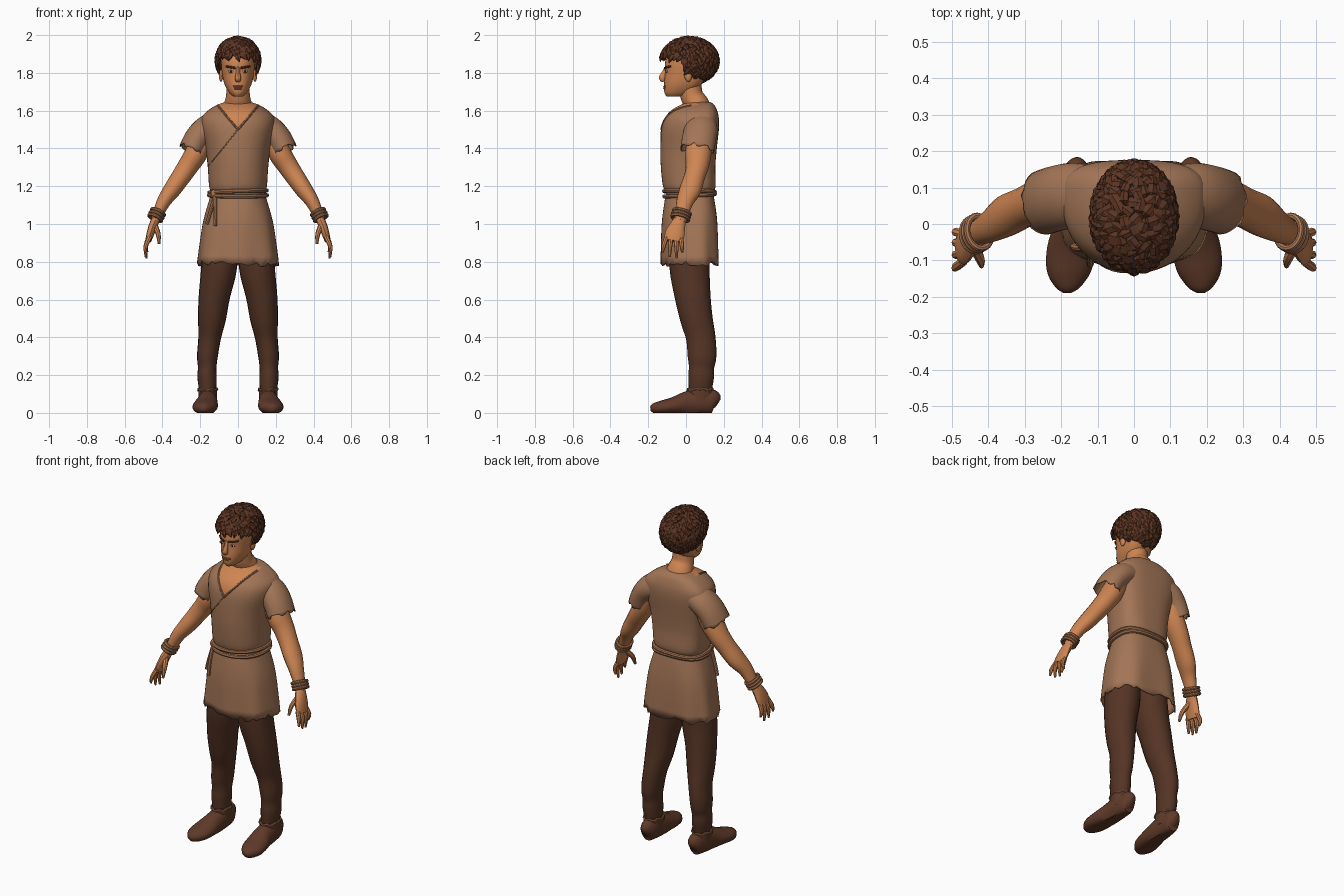
import bpy, bmesh, math, random
from mathutils import Vector

random.seed(4)
if "Cube" in bpy.data.objects:
    bpy.data.objects.remove(bpy.data.objects["Cube"])


def material(name, *rgb):
    m = bpy.data.materials.new(name)
    m.use_nodes = True
    m.diffuse_color = (*rgb, 1)
    m.node_tree.nodes["Principled BSDF"].inputs["Base Color"].default_value = (*rgb, 1)
    return m


SKIN = material("warm skin", .62, .235, .085)
CLOTH = material("tan cloth", .37, .18, .095)
ROPE = material("rope", .42, .19, .09)
PANTS = material("dark brown cloth", .09, .034, .018)
LEATHER = material("brown leather", .115, .042, .022)
HAIR = material("brown hair", .11, .036, .017)
EYE = material("eye white", .55, .42, .33)
DARK = material("dark brown", .03, .012, .008)
LIP = material("lip", .40, .12, .055)


def smooth(rows, steps=4):
    """Catmull-Rom interpolation of tuples of any length."""
    out = []
    for i in range(len(rows) - 1):
        p = [rows[max(0, min(len(rows) - 1, i + k))] for k in (-1, 0, 1, 2)]
        for s in range(steps):
            t = s / steps
            out.append(tuple(b + .5 * t * (c - a + t * (2*a - 5*b + 4*c - d + t * (3*(b - c) + d - a)))
                             for a, b, c, d in zip(*p)))
    return out + [rows[-1]]


def skin_rings(bm, rings, closed=False, caps=(True, True)):
    n = len(rings[0])
    vs = [[bm.verts.new(p) for p in r] for r in rings]
    for i in range(len(vs) - (0 if closed else 1)):
        a, b = vs[i], vs[(i + 1) % len(vs)]
        for j in range(n):
            bm.faces.new((a[j], a[(j + 1) % n], b[(j + 1) % n], b[j]))
    if not closed:
        for ring, cap in zip((vs[0], vs[-1]), caps):
            if cap:
                bm.faces.new(ring)


def sweep(bm, rows, up=(0, 1, 0), sides=16, closed=False, caps=(True, True), ragged=0):
    """Tube along rows of x, y, z, radius along up, radius across."""
    up, rings = Vector(up), []
    pts = [Vector(r[:3]) for r in rows]
    last = len(pts) - 1
    for i, r in enumerate(rows):
        nxt, prv = (pts[(i + 1) % len(pts)], pts[i - 1]) if closed else (pts[min(i + 1, last)], pts[max(i - 1, 0)])
        t = (nxt - prv).normalized()
        u = (up - t * t.dot(up)).normalized()
        v = t.cross(u)
        ring = []
        for j in range(sides):
            a = 2 * math.pi * j / sides
            p = pts[i] + u * math.cos(a) * r[3] + v * math.sin(a) * r[4]
            ring.append(p + t * random.uniform(-ragged, ragged) if i == last else p)
        rings.append(ring)
    skin_rings(bm, rings, closed, caps)


def oval(r, a, grow=0):
    """Point of a body section: z, middle y, half width, front y, back y."""
    z, cy, hx, f, b = r
    c, s = math.cos(a), math.sin(a)
    e = 2 / (2.2 if s < 0 else 2.8)
    depth = (cy - f if s < 0 else b - cy) + grow
    return Vector(((hx + grow) * math.copysign(abs(c) ** e, c), cy + depth * math.copysign(abs(s) ** e, s), z))


def section(rows, z):
    for a, b in zip(rows, rows[1:]):
        if a[0] <= z <= b[0]:
            t = (z - a[0]) / max(b[0] - a[0], 1e-6)
            return tuple(p + t * (q - p) for p, q in zip(a, b))
    return rows[-1]


def on_front(rows, x, z, lift=0):
    _, cy, hx, f, _ = section(rows, z)
    y = cy - (cy - f) * max(0, 1 - abs(x / hx) ** 2.2) ** (1 / 2.2)
    return Vector((x, y - lift, z))


def finish(bm, name, *mats, angle=40):
    bmesh.ops.recalc_face_normals(bm, faces=bm.faces)
    me = bpy.data.meshes.new(name)
    bm.to_mesh(me)
    bm.free()
    for m in mats:
        me.materials.append(m)
    ob = bpy.data.objects.new(name, me)
    bpy.context.collection.objects.link(ob)
    bpy.ops.object.select_all(action='DESELECT')
    ob.select_set(True)
    bpy.context.view_layer.objects.active = ob
    if angle:
        bpy.ops.object.shade_smooth_by_angle(angle=math.radians(angle))
    return ob


def tube(name, rows, mat, **kw):
    bm = bmesh.new()
    sweep(bm, rows, **kw)
    return finish(bm, name, mat)


def cord(name, pts, r, mat, **kw):
    return tube(name, [(*p, r, r) for p in pts], mat, sides=8, **kw)


def line_on(rows, a, b, lift=0, n=8):
    return [on_front(rows, a[0] + (b[0] - a[0]) * i / n, a[1] + (b[1] - a[1]) * i / n, lift) for i in range(n + 1)]


def ball(bm, at, size):
    for v in bmesh.ops.create_uvsphere(bm, u_segments=14, v_segments=8, radius=1)["verts"]:
        v.co = Vector(at) + Vector(c * s for c, s in zip(v.co, size))


# Tunic with ragged hem and V neck
TUNIC = smooth([(.79, .04, .215, -.13, .175), (1.0, .04, .187, -.127, .168), (1.13, .04, .152, -.112, .15),
                (1.165, .04, .143, -.105, .143), (1.2, .04, .153, -.122, .157), (1.3, .05, .16, -.133, .155),
                (1.4, .06, .172, -.135, .163), (1.5, .07, .195, -.13, .174), (1.56, .08, .195, -.112, .174),
                (1.6, .08, .16, -.08, .165), (1.63, .08, .112, -.03, .15), (1.645, .08, .07, .01, .13)])
bm, rings = bmesh.new(), []
for i, r in enumerate(TUNIC):
    ring = []
    for j in range(56):
        a = 2 * math.pi * j / 56
        fold = .005 * math.sin(7 * a) * max(0, (1.1 - r[0]) / .3)
        ring.append(oval(r, a, fold) + Vector((0, 0, random.uniform(-.016, .014) if i == 0 else 0)))
    rings.append(ring)
skin_rings(bm, rings, caps=(False, True))
for s in (1, -1):
    bmesh.ops.bisect_plane(bm, geom=bm.verts[:] + bm.edges[:] + bm.faces[:],
                           plane_co=(0, 0, 1.5), plane_no=(s, 0, -.85))
for f in bm.faces:
    c = f.calc_center_median()
    f.material_index = int(c.y < .06 and abs(c.x) < .85 * (c.z - 1.5))
hem = finish(bm, "tunic", CLOTH, SKIN)
hem.modifiers.new("thickness", 'SOLIDIFY').thickness = .008
for side, s in (("left", 1), ("right", -1)):
    cord(side + "_neckline", line_on(TUNIC, (0, 1.5), (s * .108, 1.627)), .006, CLOTH, up=(0, 0, 1))
cord("tunic_overlap_edge", line_on(TUNIC, (0, 1.5), (-.155, 1.31), -.001), .004, CLOTH, up=(0, 0, 1))

# Rope belt, knot and hanging ends
for k, z in enumerate((1.152, 1.172)):
    ring = [oval(section(TUNIC, z), 2 * math.pi * j / 56, .008) + Vector((0, 0, .006 * math.sin(j / 9 + k * 2)))
            for j in range(56)]
    cord(f"belt_rope_{k + 1}", ring, .011, ROPE, up=(0, 0, 1), closed=True)
bm = bmesh.new()
ball(bm, on_front(TUNIC, -.122, 1.16, .012), (.022, .018, .024))
finish(bm, "belt_knot", ROPE)
for k, (x, z) in enumerate(((-.165, 1.0), (-.12, .99))):
    cord(f"belt_end_{k + 1}", line_on(TUNIC, (-.122, 1.15), (x, z), .014), .010, ROPE)

# Neck and head
tube("neck", smooth([(0, .075, 1.57, .075, .088), (0, .058, 1.63, .066, .077), (0, .03, 1.68, .06, .063),
                     (0, .02, 1.76, .06, .06)]), SKIN)
HEAD = smooth([(1.675, -.05, .025, -.102, -.02), (1.695, -.03, .047, -.114, .03), (1.74, 0, .072, -.116, .08),
               (1.8, .02, .085, -.111, .12), (1.86, .02, .09, -.11, .14), (1.92, .02, .085, -.085, .14),
               (1.97, .02, .05, -.03, .09)])
bm = bmesh.new()
skin_rings(bm, [[oval(r, 2 * math.pi * j / 32) for j in range(32)] for r in HEAD])
finish(bm, "head", SKIN)
tube("nose", smooth([(0, -.100, 1.83, .012, .010), (0, -.113, 1.80, .015, .011), (0, -.125, 1.772, .019, .017),
                     (0, -.115, 1.758, .010, .014)], 3), SKIN, sides=10)
cord("upper_lip", line_on(HEAD, (-.026, 1.727), (.026, 1.727)), .005, LIP, up=(0, 0, 1))
cord("lower_lip", line_on(HEAD, (-.019, 1.718), (.019, 1.718)), .005, LIP, up=(0, 0, 1))
for side, s in (("left", 1), ("right", -1)):
    for part, size, mat, lift in (("eye", (.015, .006, .008), EYE, 0), ("iris", (.006, .004, .007), DARK, .004)):
        bm = bmesh.new()
        ball(bm, on_front(HEAD, s * .036, 1.808, lift), size)
        finish(bm, f"{side}_{part}", mat)
    cord(side + "_eyebrow", line_on(HEAD, (s * .014, 1.826), (s * .062, 1.834), .001), .006, HAIR, up=(0, 0, 1))
    bm = bmesh.new()
    ball(bm, (s * .09, .012, 1.785), (.012, .02, .032))
    finish(bm, side + "_ear", SKIN)

# Hair: a cap covered with overlapping pointed curls
CENTRE, SIZE = Vector((0, .018, 1.865)), Vector((.105, .142, .113))


def hairline(y):
    return 1.745 + .135 * max(0, min(1, (.06 - y) / .11))


bm = bmesh.new()
ball(bm, CENTRE, SIZE)
bmesh.ops.delete(bm, geom=[v for v in bm.verts if v.co.z < hairline(v.co.y)], context='VERTS')
COUNT = 330
for i in range(COUNT):
    z = 1 - 2 * (i + .5) / COUNT
    a = i * math.pi * (3 - math.sqrt(5))
    d = Vector((math.sqrt(1 - z * z) * math.cos(a), math.sqrt(1 - z * z) * math.sin(a), z))
    p = CENTRE + Vector(x * y for x, y in zip(d, SIZE))
    if p.z < hairline(p.y) + .008:
        continue
    flow = Vector((random.uniform(-.8, .8), random.uniform(-.8, .8), -1)) + Vector((d.x, d.y, 0)) * .5
    flow = (flow - d * flow.dot(d)).normalized()
    size = random.uniform(.8, 1.15)
    rows = [(*(p + flow * t * size + d * h), thick, wide * size) for t, h, thick, wide in
            ((-.018, -.004, .004, .006), (-.004, .008, .010, .017), (.016, .010, .010, .016), (.04, .008, .001, .001))]
    sweep(bm, rows, up=d, sides=6)
finish(bm, "hair", HAIR, angle=25)

# Limbs, sleeves, hands and shoes, mirrored by sign
SLEEVE = [(.10, .085, 1.53, .075, .075), (.165, .08, 1.502, .088, .072), (.212, .07, 1.455, .09, .07),
          (.246, .06, 1.392, .09, .068)]
ARM = [(.16, .08, 1.5, .06, .055), (.218, .065, 1.38, .07, .06), (.262, .06, 1.31, .062, .055),
       (.302, .045, 1.25, .056, .051), (.35, .022, 1.18, .058, .046), (.392, -.005, 1.12, .046, .037),
       (.43, -.025, 1.04, .034, .027), (.437, -.032, 1.02, .034, .025)]
PALM = [(.433, -.028, 1.03, .03, .023), (.45, -.045, .99, .042, .023), (.465, -.06, .945, .052, .02),
        (.475, -.066, .91, .046, .016)]
LEG = [(.095, .02, .95, .10, .09), (.099, .018, .78, .106, .095), (.125, .035, .62, .095, .083),
       (.138, .055, .5, .086, .074), (.15, .078, .4, .078, .06), (.162, .085, .3, .076, .055),
       (.163, .082, .24, .067, .049), (.164, .08, .19, .068, .051), (.16, .075, .115, .06, .045)]
SHOE = [(.155, .168, .05, .025, .015), (.157, .145, .06, .062, .04), (.16, .075, .06, .07, .05),
        (.163, .0, .05, .062, .056), (.172, -.07, .037, .045, .066), (.18, -.13, .028, .037, .06),
        (.182, -.172, .024, .026, .035), (.182, -.188, .022, .012, .012)]

for side, s in (("left", 1), ("right", -1)):
    def flip(rows):
        return [(s * r[0], *r[1:]) for r in rows]

    cuff = tube(side + "_sleeve", smooth(flip(SLEEVE)), CLOTH, sides=28, caps=(True, False), ragged=.012)
    cuff.modifiers.new("thickness", 'SOLIDIFY').thickness = .006
    tube(side + "_arm", smooth(flip(ARM)), SKIN)

    # Hand with four fingers and a thumb
    bm = bmesh.new()
    sweep(bm, smooth(flip(PALM), 3), sides=12)
    for k, (drop, splay) in enumerate(((.85, -.03), (.825, -.012), (.818, .004), (.85, .012))):
        y = -.103 + k * .025
        sweep(bm, smooth(flip([(.468, y, .93, .012, .013), (.488, y + splay * .5, .885, .012, .012),
                               (.492 - .004 * k, y + splay * .7, drop, .006, .006)]), 3), sides=8)
    sweep(bm, smooth(flip([(.44, -.055, .99, .018, .016), (.422, -.095, .945, .014, .013),
                           (.418, -.115, .895, .007, .007)]), 3), sides=8)
    finish(bm, side + "_hand", SKIN)

    # Wristbands
    axis = Vector((s * .42, -.25, -.87)).normalized()
    u = axis.cross((0, 1, 0)).normalized()
    v = axis.cross(u)
    for k in range(3):
        mid = Vector((s * .424, -.022, 1.062)) + axis * .017 * k
        ring = [mid + u * .037 * math.cos(j * math.pi / 10) + v * .046 * math.sin(j * math.pi / 10)
                for j in range(20)]
        cord(f"{side}_wristband_{k + 1}", ring, .009, ROPE, up=axis, closed=True)

    # Trouser leg, shoe and ankle lacing
    tube(side + "_trouser_leg", smooth(flip(LEG)), PANTS, sides=20)
    bm = bmesh.new()
    sweep(bm, smooth(flip(SHOE)), up=(0, 0, 1), sides=20)
    sweep(bm, flip([(.16, .075, .05, .07, .05), (.16, .075, .13, .067, .05)]), sides=20)
    for w in bm.verts:
        w.co.z = max(w.co.z, 0)
    finish(bm, side + "_shoe", LEATHER)
    ring = [(s * .16 + .051 * math.cos(j * math.pi / 12), .075 + .068 * math.sin(j * math.pi / 12),
             .124 + .006 * math.sin(j * 2)) for j in range(24)]
    cord(side + "_ankle_lace", ring, .005, ROPE, up=(0, 0, 1), closed=True)
